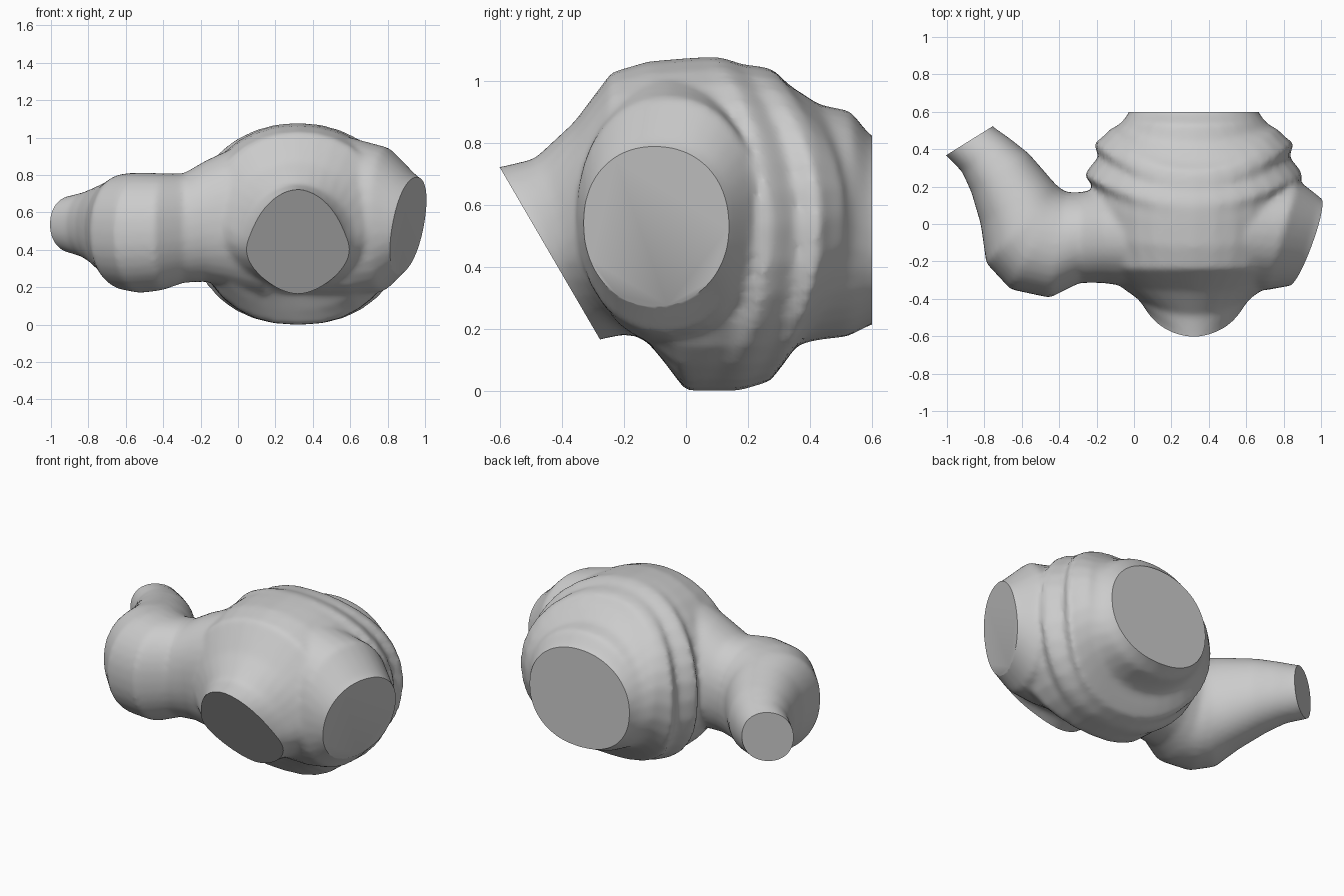
import bpy, bmesh
from math import sin, cos, pi
from mathutils import Vector

if "Cube" in bpy.data.objects:
    bpy.data.objects.remove(bpy.data.objects["Cube"])

N = 32


def power(v, p):
    return abs(v) ** p * (1 if v >= 0 else -1)


def loft(name, rings):
    """Skin a list of closed rings and cap both ends."""
    bm = bmesh.new()
    rows = [[bm.verts.new(p) for p in ring] for ring in rings]
    for a, b in zip(rows, rows[1:]):
        for i in range(N):
            j = (i + 1) % N
            bm.faces.new((a[i], a[j], b[j], b[i]))
    bm.faces.new(rows[0])
    bm.faces.new(rows[-1])
    bmesh.ops.recalc_face_normals(bm, faces=bm.faces)
    me = bpy.data.meshes.new(name)
    bm.to_mesh(me)
    bm.free()
    ob = bpy.data.objects.new(name, me)
    bpy.context.collection.objects.link(ob)
    return ob


def body_ring(y_side, y_top, y_bot, hw, zt, zb, p=0.9):
    """Ring across y whose top and bottom lean away from its sides."""
    out = []
    for i in range(N):
        c, s = cos(2 * pi * i / N), sin(2 * pi * i / N)
        y = y_side + ((y_top if s > 0 else y_bot) - y_side) * s * s
        q = p + 0.06 if s > 0 else p
        out.append((0.32 + hw * power(c, q), y,
                    (zt + zb) / 2 + (zt - zb) / 2 * power(s, q)))
    return out


def arm_ring(ax, ay, bx, by, zb, zt, lean=0.0, p=0.93):
    """Upright ring spanning plan points a and b, top leaning along x."""
    a, b = Vector((ax, ay)), Vector((bx, by))
    out = []
    for i in range(N):
        c, s = power(cos(2 * pi * i / N), p), power(sin(2 * pi * i / N), p)
        q = (a + b) / 2 + (b - a) / 2 * c
        out.append((q.x + lean * s, q.y, (zt + zb) / 2 + (zt - zb) / 2 * s))
    return out


# Main ribbed body: front nozzle, shoulders, folds, back opening
body = loft("body", [body_ring(*r) for r in (
    (-0.55, -0.70, -0.36, .23, .71, .13, 1.05),
    (-0.46, -0.60, -0.28, .255, .725, .165, 1.05),
    (-0.40, -0.49, -0.20, .30, .75, .18, 1.0),
    (-0.34, -0.36, -0.12, .385, .87, .17, .95),
    (-0.24, -0.24, -0.06, .49, 1.03, .08),
    (-0.06, -0.12, 0.00, .54, 1.065, .0),
    (0.13, 0.00, 0.05, .55, 1.075, .0),
    (0.20, 0.05, 0.08, .54, 1.078, .0),
    (0.26, 0.10, 0.13, .585, 1.08, .0),
    (0.30, 0.14, 0.17, .56, 1.07, .0),
    (0.36, 0.18, 0.22, .51, 1.055, .015),
    (0.43, 0.23, 0.27, .535, 1.05, .03),
    (0.465, 0.28, 0.31, .49, 1.04, .08),
    (0.51, 0.33, 0.36, .445, .99, .15),
    (0.525, 0.43, 0.43, .41, .925, .165),
    (0.55, 0.53, 0.52, .38, .905, .175),
    (0.60, 0.60, 0.60, .345, .82, .215),
    (0.66, 0.66, 0.66, .33, .80, .23))])

# Left elbow arm, bending to the back
left = loft("left_arm", [arm_ring(*r) for r in (
    (0.15, -.36, 0.15, .22, .15, .96),
    (-0.06, -.33, -0.06, .20, .21, .93),
    (-0.17, -.315, -0.17, .19, .23, .88),
    (-0.29, -.315, -0.29, .17, .225, .81),
    (-0.45, -.395, -0.36, .17, .185, .81),
    (-0.66, -.35, -0.39, .19, .17, .815),
    (-0.79, -.21, -0.40, .195, .185, .81),
    (-0.82, 0.0, -0.43, .225, .24, .785),
    (-0.87, 0.17, -0.56, .375, .31, .745),
    (-0.92, 0.28, -0.66, .455, .355, .715),
    (-1.01, 0.37, -0.76, .525, .385, .69),
    (-1.05, 0.42, -0.79, .58, .40, .68))])

# Right stub arm, tapering to a slanted blunt end
right = loft("right_arm", [arm_ring(*r) for r in (
    (0.40, -.32, 0.40, .22, .15, 1.03, 0),
    (0.58, -.34, 0.64, .24, .15, 1.0, 0),
    (0.70, -.355, 0.87, .24, .18, .95, .01),
    (0.84, -.33, 0.985, .15, .29, .80, .03),
    (0.89, -.31, 1.03, .11, .33, .77, .03))])

# Fuse parts into one softly blended skin
bpy.ops.object.select_all(action='DESELECT')
for o in (body, left, right):
    o.select_set(True)
bpy.context.view_layer.objects.active = body
bpy.ops.object.join()
m = body.modifiers.new("fuse", 'REMESH')
m.mode = 'VOXEL'
m.voxel_size = 0.018
m = body.modifiers.new("soften", 'SMOOTH')
m.factor = 0.5
m.iterations = 6
for name in ("fuse", "soften"):
    bpy.ops.object.modifier_apply(modifier=name)

# Slice the four flat ends and stand on the ground
bm = bmesh.new()
bm.from_mesh(body.data)
for co, no in (((.32, -.44, .445), (0, -.864, -.503)),
               ((.32, .60, .5), (0, 1, 0)),
               ((-.88, .445, .54), (-.53, .85, 0)),
               ((.915, -.095, .56), (.92, -.33, -.17))):
    cut = bmesh.ops.bisect_plane(bm, geom=bm.verts[:] + bm.edges[:] + bm.faces[:],
                                 plane_co=co, plane_no=no, clear_outer=True)
    edges = [e for e in cut["geom_cut"] if isinstance(e, bmesh.types.BMEdge)]
    bmesh.ops.holes_fill(bm, edges=edges, sides=0)
low = min(v.co.z for v in bm.verts)
for v in bm.verts:
    v.co.z -= low
bmesh.ops.recalc_face_normals(bm, faces=bm.faces)
bm.to_mesh(body.data)
bm.free()
body.name = "ribbed_body"
bpy.ops.object.shade_smooth_by_angle(angle=0.75)
